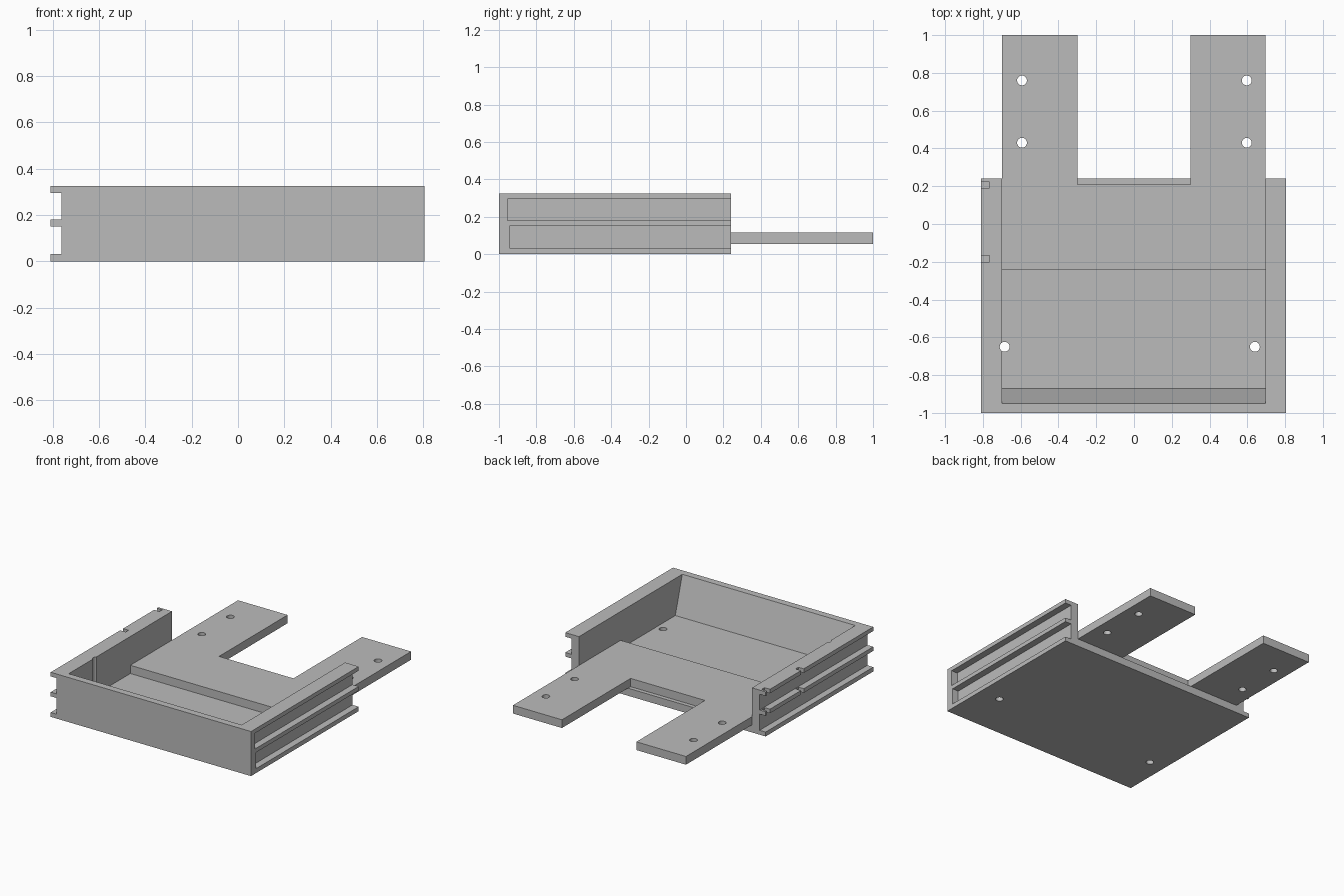
import bpy, bmesh
from mathutils import Vector

cube = bpy.data.objects.get("Cube")
if cube:
    bpy.data.objects.remove(cube, do_unlink=True)

grey = bpy.data.materials.new("plain grey")
grey.use_nodes = True
grey.diffuse_color = (0.5, 0.5, 0.5, 1)
grey.node_tree.nodes["Principled BSDF"].inputs["Base Color"].default_value = (0.5, 0.5, 0.5, 1)


def finish(name, bm):
    bmesh.ops.recalc_face_normals(bm, faces=bm.faces)
    mesh = bpy.data.meshes.new(name)
    bm.to_mesh(mesh)
    bm.free()
    mesh.materials.append(grey)
    obj = bpy.data.objects.new(name, mesh)
    bpy.context.collection.objects.link(obj)
    return obj


def prism(name, points, offset):
    """Extrude a flat outline along the offset."""
    bm = bmesh.new()
    face = bm.faces.new([bm.verts.new(p) for p in points])
    new = bmesh.ops.extrude_face_region(bm, geom=[face])["geom"]
    bmesh.ops.translate(bm, vec=Vector(offset),
                        verts=[v for v in new if isinstance(v, bmesh.types.BMVert)])
    return finish(name, bm)


def box(name, x0, x1, y0, y1, z0, z1):
    outline = [(x0, y0, z0), (x1, y0, z0), (x1, y1, z0), (x0, y1, z0)]
    return prism(name, outline, (0, 0, z1 - z0))


def drill(x, y):
    bm = bmesh.new()
    bmesh.ops.create_cone(bm, cap_ends=True, segments=32, radius1=0.026, radius2=0.026, depth=2)
    bmesh.ops.translate(bm, verts=bm.verts, vec=(x, y, 0))
    return finish("drill", bm)


def cut(target, cutter):
    """Subtract the cutter, then discard it."""
    cutter.hide_render = True
    mod = target.modifiers.new("cut", "BOOLEAN")
    mod.operation = "DIFFERENCE"
    mod.solver = "EXACT"
    mod.object = cutter
    bpy.context.view_layer.objects.active = target
    bpy.ops.object.modifier_apply(modifier=mod.name)
    bpy.data.objects.remove(cutter, do_unlink=True)


# Tray with an open back and a sloping inner front wall
tray = box("tray", -0.81, 0.805, -1, 0.24, 0, 0.325)
cavity = [(-0.7, y, z) for y, z in ((-0.87, 0.055), (0.3, 0.055), (0.3, 0.4), (-0.972, 0.4))]
cut(tray, prism("cavity", cavity, (1.395, 0, 0)))

# Side grooves: right through on one side, stopped at the front on the other
for z0, z1, stop in ((0.032, 0.15, -0.945), (0.18, 0.295, -0.955)):
    cut(tray, box("groove", -0.9, -0.762, -1.1, 0.3, z0, z1))
    cut(tray, box("groove", 0.755, 0.9, stop, 0.3, z0, z1))

# Small nicks in the upper and middle rails
for y in (-0.2, 0.19):
    cut(tray, box("nick", -0.9, -0.766, y, y + 0.033, 0.1, 0.4))

# Screw holes in the tray floor
for x in (-0.685, 0.64):
    cut(tray, drill(x, -0.65))

# Fork-shaped plate lying on the tray floor
fork = [(-0.7, -0.24), (0.695, -0.24), (0.695, 1), (0.3, 1),
        (0.3, 0.21), (-0.3, 0.21), (-0.3, 1), (-0.7, 1)]
plate = prism("fork_plate", [(x, y, 0.055) for x, y in fork], (0, 0, 0.06))
for x in (-0.593, 0.597):
    for y in (0.43, 0.76):
        cut(plate, drill(x, y))
